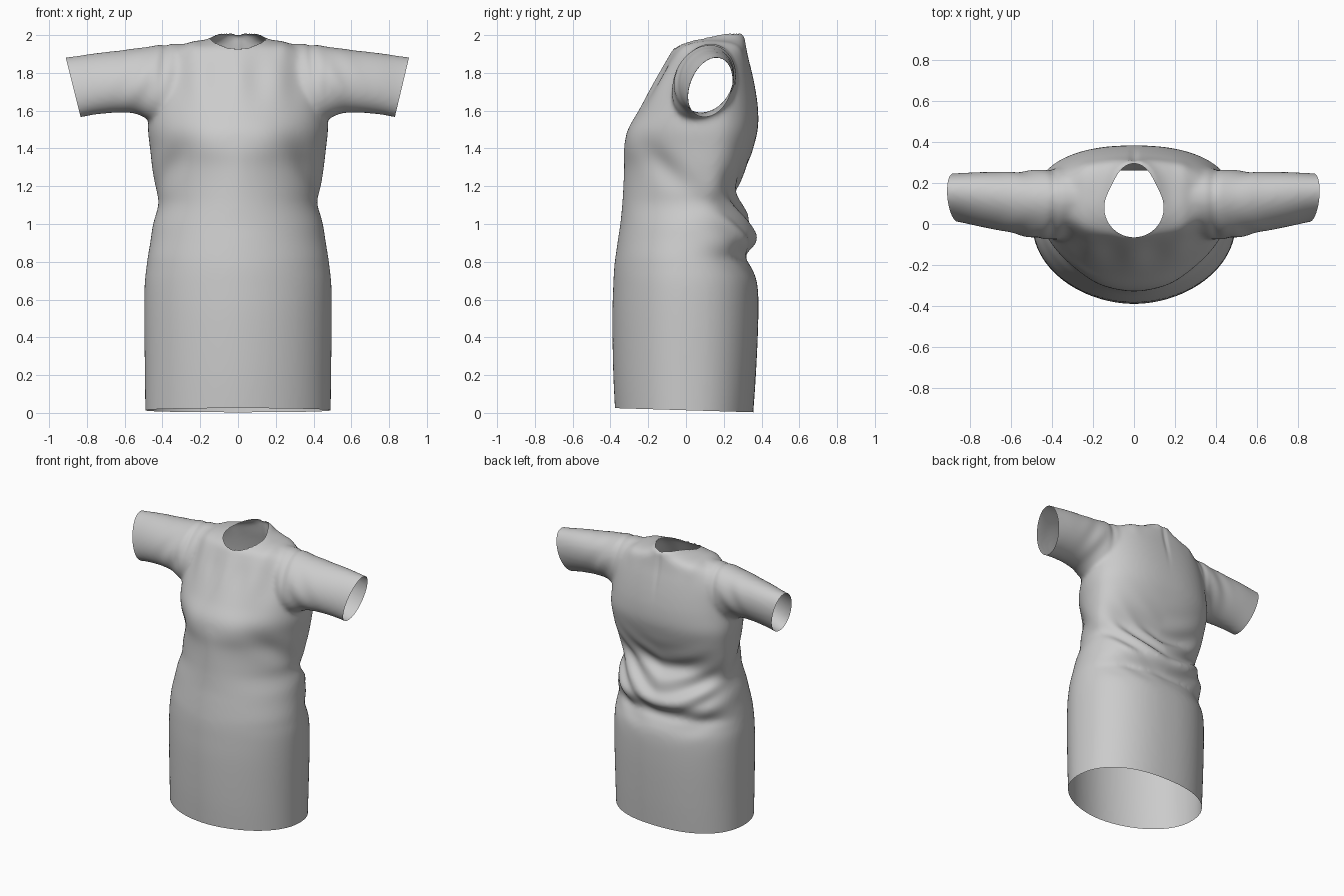
import bpy, bmesh, math
from mathutils import Vector

if "Cube" in bpy.data.objects:
    bpy.data.objects.remove(bpy.data.objects["Cube"])

def spline(rows, steps):
    """Catmull-Rom through parameter rows."""
    pts = [Vector(r) for r in rows]
    out = []
    for i in range(len(pts) - 1):
        a, b, c, d = pts[max(i-1, 0)], pts[i], pts[i+1], pts[min(i+2, len(pts)-1)]
        for k in range(steps):
            t = k / steps
            out.append(0.5*(2*b + (c-a)*t + (2*a-5*b+4*c-d)*t*t + (3*b-a-3*c+d)*t**3))
    return out + [pts[-1]]

def loft(bm, rings):
    """Closed, capped tube through rings of points."""
    vr = [[bm.verts.new(p) for p in r] for r in rings]
    n = len(vr[0])
    for a, b in zip(vr, vr[1:]):
        for i in range(n):
            j = (i+1) % n
            bm.faces.new((a[i], a[j], b[j], b[i]))
    bm.faces.new(vr[0][::-1])
    bm.faces.new(vr[-1])

def spow(v, e):
    return math.copysign(abs(v)**e, v)

def gauss(v, c, w):
    return math.exp(-((v-c)/w)**2)

N = 72
ANG = [2*math.pi*i/N for i in range(N)]
bm = bmesh.new()

# Body: z, half width, front y, back y, y of widest point
body = [(-.08, .49, -.37, .35, 0), (.2, .493, -.385, .37, 0), (.5, .496, -.39, .383, 0),
        (.68, .494, -.385, .378, 0), (.77, .485, -.38, .345, 0), (.83, .477, -.373, .32, 0),
        (.92, .462, -.36, .37, .02), (1.0, .45, -.348, .345, .04), (1.1, .425, -.338, .29, .07),
        (1.18, .437, -.333, .268, .1), (1.3, .455, -.328, .32, .12), (1.4, .466, -.327, .355, .13),
        (1.5, .477, -.307, .38, .13), (1.6, .47, -.25, .382, .12), (1.7, .455, -.193, .37, .12),
        (1.8, .435, -.135, .35, .12), (1.88, .4, -.092, .33, .12), (1.93, .34, -.062, .32, .12),
        (1.96, .24, -.02, .315, .12), (1.98, .16, .02, .313, .13), (2.01, .1, .08, .305, .18)]
rings = []
for z, w, f, b, c in spline(body, 5):
    ring = []
    for a in ANG:
        s = math.sin(a)
        e = .87 if s > 0 else 1.05 + .17*gauss(z, 1.3, .17)
        ring.append((w*spow(math.cos(a), e), c + spow(s, e if s > 0 else 1)*((b-c) if s > 0 else (c-f)), z))
    rings.append(ring)
loft(bm, rings)

# Sleeves: x, front y, back y, bottom z, top z
sleeve = [(.2, -.06, .26, 1.5, 1.95), (.36, -.07, .27, 1.5, 1.955), (.45, -.068, .262, 1.54, 1.943),
          (.52, -.058, .255, 1.575, 1.933), (.6, -.04, .252, 1.59, 1.922), (.75, -.01, .25, 1.58, 1.905),
          (.88, .018, .243, 1.555, 1.886), (1.0, .025, .24, 1.54, 1.872)]
for side in (1, -1):
    loft(bm, [[(side*x, (f+k)/2 + (k-f)/2*math.cos(side*a) + .03*math.sin(side*a),
                (lo+hi)/2 + (hi-lo)/2*math.sin(side*a))
               for a in ANG] for x, f, k, lo, hi in spline(sleeve, 5)])
bmesh.ops.recalc_face_normals(bm, faces=bm.faces)
mesh = bpy.data.meshes.new("dress")
bm.to_mesh(mesh)
bm.free()
dress = bpy.data.objects.new("dress", mesh)
bpy.context.collection.objects.link(dress)

# Fuse into one skin
rm = dress.modifiers.new("fuse", 'REMESH')
rm.mode, rm.voxel_size = 'VOXEL', 0.013
sm = dress.modifiers.new("soften", 'SMOOTH')
sm.factor, sm.iterations = 0.5, 12
skin = bpy.data.meshes.new_from_object(dress.evaluated_get(bpy.context.evaluated_depsgraph_get()))
dress.modifiers.clear()
dress.data = skin
bm = bmesh.new()
bm.from_mesh(skin)
bm.normal_update()

# Cloth folds
moves = []
for v in bm.verts:
    x, y, z = v.co
    ax, d = abs(x), 0.0
    back = 1/(1 + math.exp(-(y-.12)*22))
    if ax < .47:
        # swags across the back waist, rising towards the sides
        h = z - 0.9*ax**1.5 - 0.12*x
        d += .012*back*math.sin((h-.86)*38)*gauss(z, 1.05, .2)*(1 - .8*gauss(ax, .46, .1))
        # diagonal pulls from bust to side waist
        d -= .022*(1-back)*gauss(z + .9*y, 1.2, .1)*gauss(ax, .36, .1)*gauss(z, 1.27, .17)
        d += .01*(1-back)*gauss(ax, .17, .12)*gauss(z, 1.44, .1)
        # soft gathers below the neckline
        d += .006*(1-back)*math.cos(x*30)*gauss(z, 1.78, .13)
        # back closing seam
        d -= .008*back*gauss(x, 0, .015)*gauss(z, 1.9, .15)
    # armhole seam and shoulder puckers
    d -= .01*gauss(ax, .385 + .1*(1.95-z), .022)*gauss(z, 1.88, .16)
    d += .006*gauss(ax, .24, .04)*gauss(z, 1.95, .08)
    d += .004*math.sin(ax*40 + z*25)*gauss(ax, .52, .1)*gauss(z, 1.75, .15)
    moves.append((v, v.normal*d))
for v, m in moves:
    v.co += m

def trim(co, no, keep):
    faces = [f for f in bm.faces if keep(f.calc_center_median())]
    geom = {g for f in faces for g in (*f.verts, *f.edges)} | set(faces)
    bmesh.ops.bisect_plane(bm, geom=list(geom), plane_co=co, plane_no=no, clear_outer=True)

# Open hem and cuffs
trim((0, 0, .014), (0, -.03, -1), lambda c: c.z < .3)
trim((.905, 0, 1.88), (.315, 0, -.075), lambda c: c.z > 1.4 and c.x > .65)
trim((-.91, 0, 1.875), (-.32, 0, -.08), lambda c: c.z > 1.4 and c.x < -.65)

# Teardrop neck opening
def neck_gap(co):
    dx, dy = co.x, co.y - .08
    r = math.hypot(dx, dy)
    return r, .145 + .07*max(0, dy/max(r, 1e-6))**6
dead = []
for f in bm.faces:
    c = f.calc_center_median()
    r, lim = neck_gap(c)
    if c.z > 1.8 and r < lim:
        dead.append(f)
bmesh.ops.delete(bm, geom=dead, context='FACES')
for v in bm.verts:
    if v.is_boundary and v.co.z > 1.88 and abs(v.co.x) < .3:
        r, lim = neck_gap(v.co)
        s = lim/r
        if abs(s - 1) < .15:
            v.co.x *= s
            v.co.y = .08 + (v.co.y - .08)*s
for f in bm.faces:
    f.smooth = True
bm.to_mesh(skin)
bm.free()
